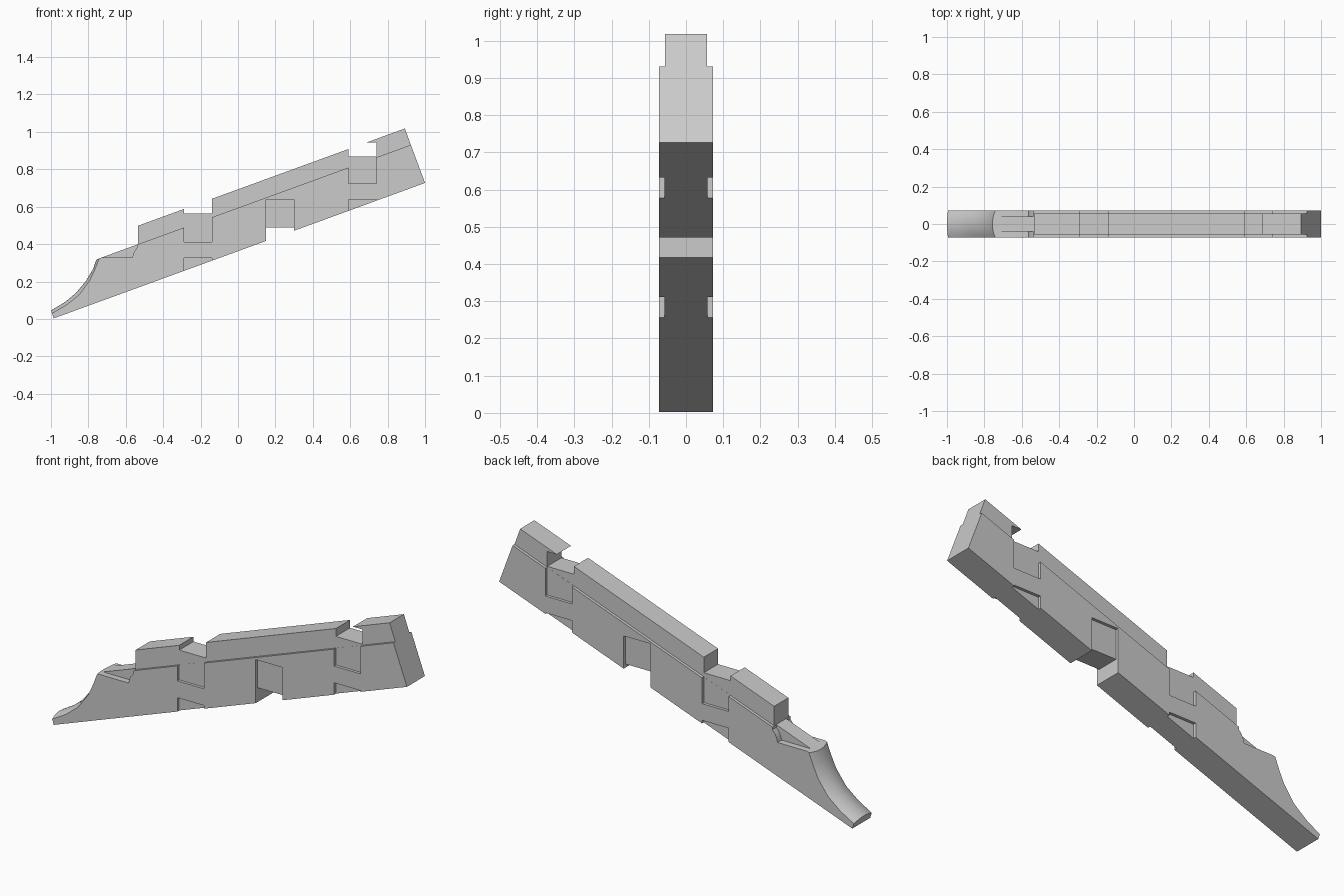
import bpy, bmesh

if "Cube" in bpy.data.objects:
    bpy.data.objects.remove(bpy.data.objects["Cube"])

W, U = 0.072, 0.057          # half widths: full timber, rebated upper part
SLOPE = 0.3645


def mid(x):                  # height of the side rebate line
    return 0.594 + SLOPE * x


def loft(name, stations):
    """Solid from equal-length (x, z) outlines placed at successive y."""
    bm = bmesh.new()
    rings = [[bm.verts.new((x, y, z)) for x, z in pts] for y, pts in stations]
    n = len(rings[0])
    for a, b in zip(rings, rings[1:]):
        for i in range(n):
            j = (i + 1) % n
            bm.faces.new((a[i], a[j], b[j], b[i]))
    bm.faces.new(rings[0])
    bm.faces.new(rings[-1])
    bmesh.ops.recalc_face_normals(bm, faces=bm.faces)
    me = bpy.data.meshes.new(name)
    bm.to_mesh(me)
    bm.free()
    ob = bpy.data.objects.new(name, me)
    bpy.context.collection.objects.link(ob)
    return ob


def prism(name, pts, y0, y1):
    return loft(name, [(y0, pts), (y1, pts)])


def combine(body, tool, op):
    bpy.context.view_layer.objects.active = body
    m = body.modifiers.new(op, 'BOOLEAN')
    m.object, m.operation, m.solver = tool, op, 'EXACT'
    bpy.ops.object.modifier_apply(modifier=m.name)
    bpy.data.objects.remove(tool)


def rect(x0, x1, z0, z1):
    return [(x0, z0), (x1, z0), (x1, z1), (x0, z1)]


# Lower timber with a hollowed nose that bulges across its width
centre = [(-1, .045), (-.925, .09), (-.866, .139), (-.813, .203), (-.775, .267), (-.757, mid(-.757))]
edge = [(-.994, .03), (-.918, .074), (-.85, .128), (-.793, .205), (-.764, .267), (-.742, mid(-.742))]
stations = []
for k in range(-6, 7):
    t = (k / 6) ** 2
    nose = [(a + (c - a) * t, b + (d - b) * t) for (a, b), (c, d) in zip(centre, edge)]
    stations.append((W * k / 6, [(-.985, .003)] + nose + [(.924, mid(.924)), (1, .727)]))
rafter = loft("hip_rafter", stations)

# Narrower upper part, sunk into the lower timber
upper = [(-.535, mid(-.535) - .03), (-.535, .498), (.892, 1.018),
         (.924, mid(.924)), (.91, mid(.91) - .03)]
combine(rafter, prism("upper_part", upper, -U, U), 'UNION')

# Notches through the full width
for r in (rect(-.29, -.14, .563, .9), rect(.59, .74, .868, .943), rect(.15, .30, 0, .49)):
    combine(rafter, prism("notch", r, -.2, .2), 'DIFFERENCE')

# Shallow side housings and the curved eave pockets
housings = [rect(-.29, -.14, .412, .6), rect(-.29, -.14, 0, .327),
            rect(.59, .74, .723, .9), rect(.59, .74, .3, .638),
            rect(.15, .30, .2, .638)]
eave = [(-.735, .328), (-.565, .328), (-.56, .348), (-.55, .368), (-.536, .385),
        (-.536, .45), (-.735, .45)]
for s in (-1, 1):
    for r in housings:
        combine(rafter, prism("housing", r, s * (U + .0004), s * .2), 'DIFFERENCE')
    combine(rafter, prism("eave_pocket", eave, s * .04, s * .2), 'DIFFERENCE')

# Merge flat strips, then smooth only the nose
bm = bmesh.new()
bm.from_mesh(rafter.data)
bmesh.ops.dissolve_limit(bm, angle_limit=0.01, verts=bm.verts, edges=bm.edges)
bm.to_mesh(rafter.data)
bm.free()
rafter.select_set(True)
bpy.context.view_layer.objects.active = rafter
bpy.ops.object.shade_smooth_by_angle(angle=0.5)
